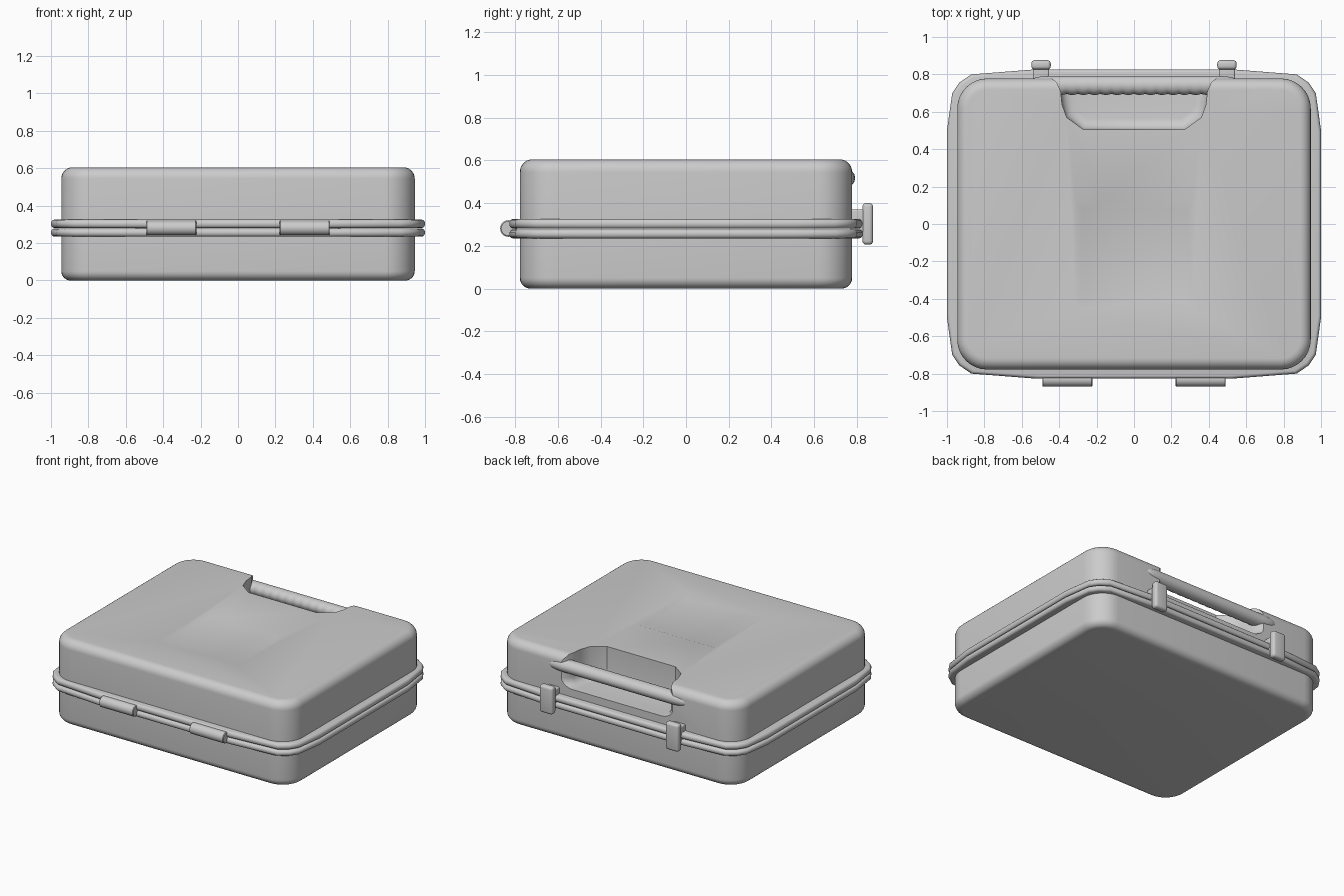
import bpy, bmesh
from math import sin, cos, pi, radians
from mathutils import Vector

if "Cube" in bpy.data.objects:
    bpy.data.objects.remove(bpy.data.objects["Cube"])


def new_object(name, bm):
    bmesh.ops.recalc_face_normals(bm, faces=bm.faces)
    me = bpy.data.meshes.new(name)
    bm.to_mesh(me)
    bm.free()
    ob = bpy.data.objects.new(name, me)
    bpy.context.collection.objects.link(ob)
    return ob


def loft(name, rings):
    """Skin a list of equal-length closed rings and cap both ends."""
    bm = bmesh.new()
    vs = [[bm.verts.new(p) for p in r] for r in rings]
    n = len(vs[0])
    for a, b in zip(vs, vs[1:]):
        for i in range(n):
            j = (i + 1) % n
            bm.faces.new((a[i], a[j], b[j], b[i]))
    bm.faces.new(vs[0])
    bm.faces.new(vs[-1])
    return new_object(name, bm)


def activate(ob):
    bpy.ops.object.select_all(action='DESELECT')
    ob.select_set(True)
    bpy.context.view_layer.objects.active = ob


def bevel(ob, width, segments=4):
    m = ob.modifiers.new("bevel", 'BEVEL')
    m.width, m.segments = width, segments
    m.limit_method, m.angle_limit = 'ANGLE', radians(50)
    activate(ob)
    bpy.ops.object.modifier_apply(modifier=m.name)


def cut(ob, cutter):
    m = ob.modifiers.new("cut", 'BOOLEAN')
    m.operation, m.object, m.solver = 'DIFFERENCE', cutter, 'EXACT'
    cutter.hide_render = True
    activate(ob)
    bpy.ops.object.modifier_apply(modifier=m.name)
    bpy.data.objects.remove(cutter)


def rounded_rect(hx, hy, r, z, seg=8):
    pts = []
    for k, (sx, sy) in enumerate(((1, 1), (-1, 1), (-1, -1), (1, -1))):
        for i in range(seg + 1):
            a = (k + i / seg) * pi / 2
            pts.append((sx * (hx - r) + r * cos(a), sy * (hy - r) + r * sin(a), z))
    return pts


def box(name, x0, x1, y0, y1, z0, z1, width):
    ob = loft(name, [[(x0, y0, z), (x1, y0, z), (x1, y1, z), (x0, y1, z)] for z in (z0, z1)])
    bevel(ob, width)
    return ob


def shell(name, z_flat, z_join, r):
    s = 1 if z_join > z_flat else -1
    rings = []
    for i in range(8):
        a = i / 7 * pi / 2
        inset = r * (1 - sin(a))
        rings.append(rounded_rect(0.945 - inset, 0.778 - inset, 0.16 - inset,
                                  z_flat + s * r * (1 - cos(a))))
    rings.append(rounded_rect(0.945, 0.778, 0.16, z_join))
    return loft(name, rings)


# Two half shells
base = shell("base_shell", 0.0, 0.26, 0.05)
lid = shell("lid_shell", 0.605, 0.295, 0.06)

# Handle recess in the lid
half = [(0.47, 0.95), (0.455, 0.79), (0.415, 0.76), (0.392, 0.71), (0.385, 0.64),
        (0.36, 0.57), (0.27, 0.505)]
plan = half + [(-x, y) for x, y in reversed(half)]
recess = loft("recess_cutter", [[(x, y, z) for x, y in plan] for z in (0.38, 0.7)])
# round only the floor edge of the cutter
bm = bmesh.new()
bm.from_mesh(recess.data)
low = [e for e in bm.edges if all(v.co.z < 0.4 and v.co.y < 0.96 for v in e.verts)]
bmesh.ops.bevel(bm, geom=low, offset=0.06, segments=5, profile=0.5, affect='EDGES')
bm.to_mesh(recess.data)
bm.free()
cut(lid, recess)

# Shallow panel in the lid top
panel = loft("panel_cutter", [
    [(-x, y0, z), (x, y0, z), (x, y1, z), (-x, y1, z)]
    for x, y0, y1, z in ((0.28, -0.40, 0.08, 0.592), (0.31, -0.46, 0.12, 0.605),
                         (0.31, -0.46, 0.12, 0.65))])
cut(lid, panel)

# Lips around the seam
corner = [(1.0, 0.5), (0.972, 0.7), (0.935, 0.755), (0.87, 0.8), (0.52, 0.827)]
lip = (corner + [(-x, y) for x, y in reversed(corner)]
       + [(-x, -y) for x, y in corner] + [(x, -y) for x, y in reversed(corner)])
for name, z0, z1 in (("base_lip", 0.235, 0.277), ("lid_lip", 0.281, 0.325)):
    rings = []
    mid, h, r = (z0 + z1) / 2, (z1 - z0) / 2, 0.016
    for i in range(9):
        a = -pi / 2 + i / 8 * pi
        k = r * (1 - cos(a))
        rings.append([(x * (1 - k), y * (1 - k / 0.83), mid + h * sin(a)) for x, y in lip])
    loft(name, rings)

# Carrying handle with finger ripples on the inner side
rings = []
N = 156
for i in range(N + 1):
    x = -0.44 + 0.88 * i / N
    ripple = 0.006 * abs(sin(x / 0.06 * pi)) if abs(x) < 0.39 else 0.0
    ring = []
    for j in range(16):
        a = 2 * pi * j / 16
        ry = 0.05 if cos(a) > 0 else 0.046 + ripple
        ring.append((x, 0.742 + ry * cos(a), 0.517 + 0.045 * sin(a)))
    rings.append(ring)
for x, s in ((0.48, 0.95), (0.51, 0.85), (0.53, 0.7), (0.54, 0.5)):
    for sign in (1, -1):
        ring = [(sign * x, 0.742 + 0.05 * (0.3 + 0.7 * s) * cos(2 * pi * j / 16),
                 0.517 + 0.045 * s * sin(2 * pi * j / 16)) for j in range(16)]
        if sign > 0:
            rings.append(ring)
        else:
            rings.insert(0, ring)
loft("handle", rings)

# Latches at the back, hinge barrels at the front
for side, s in (("left", -1), ("right", 1)):
    c = 0.497 * s
    box("latch_tab_" + side, c - 0.052, c + 0.052, 0.826, 0.876, 0.205, 0.4, 0.018)
    box("latch_stem_" + side, c - 0.043, c + 0.043, 0.77, 0.84, 0.265, 0.37, 0.008)
    c = 0.356 * s
    rings = []
    for x, r in ((-0.134, 0.034), (-0.13, 0.039), (0.13, 0.039), (0.134, 0.034)):
        rings.append([(c + x, -0.831 + r * cos(2 * pi * j / 20),
                       0.281 + r * sin(2 * pi * j / 20)) for j in range(20)])
    loft("hinge_" + side, rings)

# Smooth shading with sharp edges kept
for ob in list(bpy.context.collection.objects):
    activate(ob)
    bpy.ops.object.shade_smooth_by_angle(angle=radians(35))
